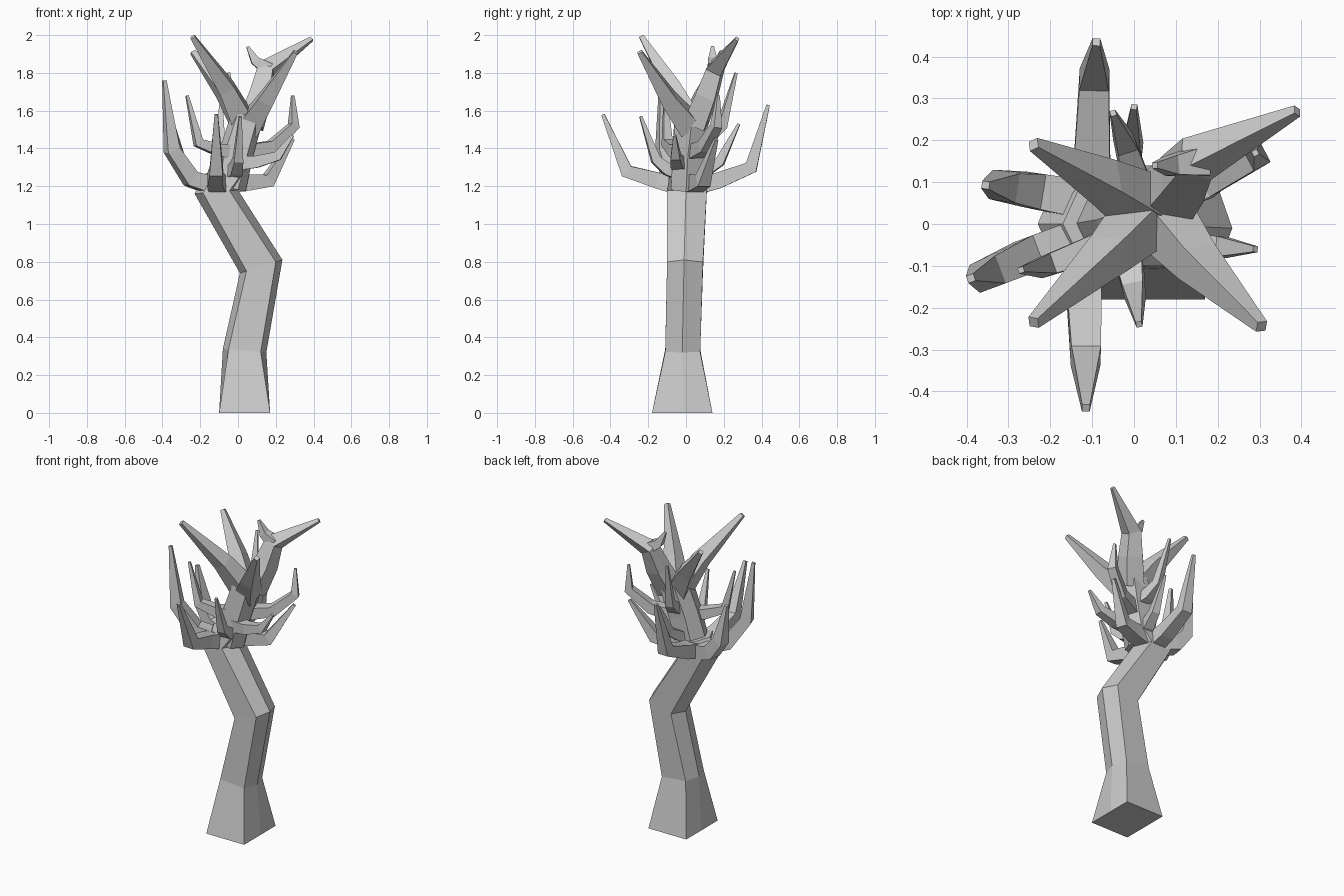
import bpy, bmesh, math
from mathutils import Vector


def skin(name, rings):
    """Join a list of point rings into a closed flat-shaded mesh."""
    bm = bmesh.new()
    loops = [[bm.verts.new(p) for p in ring] for ring in rings]
    n = len(loops[0])
    for a, b in zip(loops, loops[1:]):
        for i in range(n):
            j = (i + 1) % n
            bm.faces.new((a[i], a[j], b[j], b[i]))
    bm.faces.new(loops[0][::-1])
    bm.faces.new(loops[-1])
    bmesh.ops.recalc_face_normals(bm, faces=bm.faces)
    mesh = bpy.data.meshes.new(name)
    bm.to_mesh(mesh)
    bm.free()
    obj = bpy.data.objects.new(name, mesh)
    bpy.context.collection.objects.link(obj)
    return obj


def limb(name, path, radii, sides=4, turn=45):
    """Tapered branch along a bent path."""
    pts = [Vector(p) for p in path]
    rings = []
    for i, (p, r) in enumerate(zip(pts, radii)):
        before = (p - pts[i - 1]).normalized() if i else Vector()
        after = (pts[i + 1] - p).normalized() if i + 1 < len(pts) else Vector()
        t = (before + after).normalized()
        # the sideways axis stays level and constant so rings do not twist
        run = pts[-1] - pts[0]
        side = Vector((-run.y, run.x, 0)).normalized()
        side = (side - t * side.dot(t)).normalized()
        up = t.cross(side)
        ang = [math.radians(turn + 360 * k / sides) for k in range(sides)]
        rings.append([p + r * (math.cos(a) * side + math.sin(a) * up) for a in ang])
    return skin(name, rings)


# trunk: six-sided rings (outer x, inner x, z left/right, y front/mid/back)
def trunk_ring(xl, xr, inset, zl, zr, yf, ym, yb):
    def z(x):
        return zl + (zr - zl) * (x - xl) / (xr - xl)
    a, b = xl + inset, xr - inset
    return [(x, y, z(x)) for x, y in
            ((a, yf), (b, yf), (xr, ym), (b, yb), (a, yb), (xl, ym))]


skin("trunk", [
    trunk_ring(-0.10, 0.17, 0.0, 0.0, 0.0, -0.18, -0.01, 0.14),
    trunk_ring(-0.08, 0.15, 0.03, 0.34, 0.32, -0.11, -0.02, 0.075),
    trunk_ring(0.01, 0.235, 0.035, 0.74, 0.81, -0.10, -0.01, 0.09),
    trunk_ring(-0.23, 0.0, 0.045, 1.16, 1.18, -0.10, 0.0, 0.11),
    trunk_ring(-0.17, 0.05, 0.045, 1.27, 1.24, -0.09, 0.0, 0.10),
])
skin("upper_trunk", [
    trunk_ring(-0.15, 0.04, 0.04, 1.22, 1.17, -0.08, 0.0, 0.09),
    trunk_ring(-0.09, 0.08, 0.03, 1.42, 1.36, -0.07, 0.01, 0.10),
    trunk_ring(-0.03, 0.13, 0.03, 1.60, 1.54, -0.06, 0.03, 0.12),
    trunk_ring(0.02, 0.08, 0.02, 1.62, 1.61, 0.0, 0.03, 0.06),
])

# crown: four main branches with a ridge on top
crown = [
    [(0.03, 0.02, 1.54), (-0.06, -0.07, 1.72), (-0.24, -0.235, 1.99)],
    [(0.03, 0.04, 1.54), (-0.07, 0.10, 1.70), (-0.24, 0.19, 1.91)],
    [(0.06, 0.02, 1.52), (0.15, -0.09, 1.66), (0.305, -0.245, 1.91)],
]
for i, path in enumerate(crown):
    limb(f"crown_branch_{i + 1}", path, (0.085, 0.06, 0.018), turn=0)
limb("crown_branch_4", [(0.07, 0.05, 1.53), (0.12, 0.11, 1.68),
                        (0.15, 0.155, 1.82), (0.39, 0.27, 1.98)],
     (0.085, 0.075, 0.06, 0.015), turn=0)
limb("crown_twig", [(0.16, 0.15, 1.82), (0.09, 0.14, 1.865), (0.05, 0.14, 1.94)],
     (0.05, 0.033, 0.01))

# lower branches: thick, spreading and then turning up
big = {
    "back": [(-0.10, 0.05, 1.20), (-0.10, 0.17, 1.23), (-0.095, 0.345, 1.30), (-0.09, 0.435, 1.63)],
    "front": [(-0.10, -0.04, 1.20), (-0.12, -0.15, 1.23), (-0.115, -0.315, 1.28), (-0.115, -0.44, 1.58)],
    "left": [(-0.12, -0.03, 1.20), (-0.25, -0.075, 1.24), (-0.35, -0.12, 1.39), (-0.39, -0.13, 1.76)],
    "left_back": [(-0.13, 0.06, 1.20), (-0.24, 0.08, 1.23), (-0.31, 0.09, 1.32), (-0.355, 0.093, 1.56)],
    "right": [(-0.05, 0.04, 1.21), (0.05, 0.06, 1.22), (0.16, 0.09, 1.23), (0.29, 0.16, 1.45)],
}
for name, path in big.items():
    limb(name + "_branch", path, (0.065, 0.06, 0.05, 0.013))

# smaller branches off the upper trunk
small = {
    "left": [(0.0, -0.01, 1.38), (-0.10, -0.06, 1.39), (-0.21, -0.10, 1.43), (-0.27, -0.11, 1.68)],
    "right": [(0.03, 0.04, 1.38), (0.18, 0.10, 1.41), (0.295, 0.16, 1.52), (0.29, 0.17, 1.68)],
    "front_right": [(-0.02, -0.03, 1.32), (0.10, -0.05, 1.33), (0.21, -0.055, 1.36), (0.29, -0.06, 1.47)],
    "front": [(-0.03, -0.03, 1.27), (-0.01, -0.10, 1.29), (0.0, -0.16, 1.34), (0.012, -0.24, 1.57)],
    "back": [(-0.04, 0.03, 1.26), (-0.02, 0.10, 1.28), (-0.005, 0.18, 1.33), (0.0, 0.28, 1.53)],
    "high_back": [(0.02, 0.05, 1.44), (0.0, 0.12, 1.46), (-0.02, 0.19, 1.52), (-0.05, 0.265, 1.80)],
}
for name, path in small.items():
    limb(name + "_small_branch", path, (0.055, 0.045, 0.035, 0.01))
